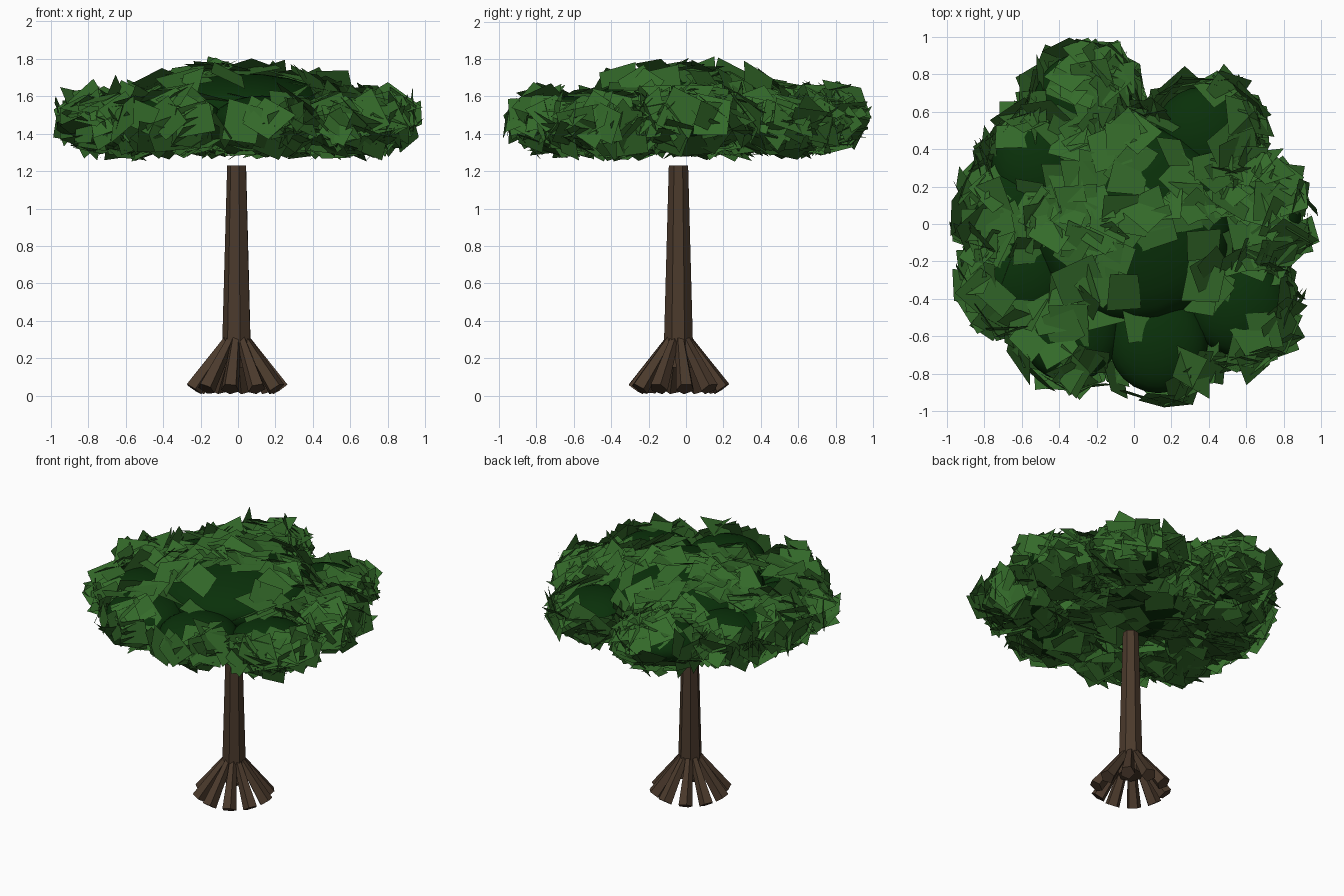
import bpy, bmesh, math, random
from mathutils import Vector, Matrix

random.seed(5)
cube = bpy.data.objects.get("Cube")
if cube:
    bpy.data.objects.remove(cube)


def material(name, rgb):
    m = bpy.data.materials.new(name)
    m.use_nodes = True
    m.diffuse_color = (*rgb, 1)
    m.node_tree.nodes["Principled BSDF"].inputs["Base Color"].default_value = (*rgb, 1)
    return m


bark = material("brown bark", (0.07, 0.042, 0.025))
leaf = material("leaf green", (0.034, 0.145, 0.023))
shade = material("dark inner green", (0.003, 0.03, 0.003))


def make_object(name, bm, mat):
    mesh = bpy.data.meshes.new(name)
    bm.to_mesh(mesh)
    bm.free()
    mesh.materials.append(mat)
    ob = bpy.data.objects.new(name, mesh)
    bpy.context.collection.objects.link(ob)
    return ob


def tapered_limb(name, start, end, r_start, r_end, sides, twist=0.0):
    start, end = Vector(start), Vector(end)
    axis = end - start
    bm = bmesh.new()
    bmesh.ops.create_cone(
        bm, cap_ends=True, segments=sides, radius1=r_start, radius2=r_end,
        depth=axis.length,
        matrix=Matrix.Translation((start + end) / 2)
        @ axis.to_track_quat('Z', 'Y').to_matrix().to_4x4()
        @ Matrix.Rotation(twist, 4, 'Z'))
    return make_object(name, bm, bark)


# Trunk and splayed roots
cx, cy = -0.005, -0.04
tapered_limb("trunk", (cx, cy, 0.15), (cx, cy, 1.23), 0.083, 0.053, 7, 0.2)
ROOTS = 10
for i in range(ROOTS):
    a = 2 * math.pi * (i + 0.25) / ROOTS
    c, s = math.cos(a), math.sin(a)
    tapered_limb(f"root_{i + 1}", (cx + 0.04 * c, cy + 0.04 * s, 0.315),
                 (cx + 0.235 * c, cy + 0.235 * s, 0.036),
                 0.024, 0.05, 5, random.uniform(0, 1))

# Canopy lobes: centre and radii, one broad crown with a ring around it
lobes = [(Vector((0, 0, 1.53)), Vector((0.6, 0.6, 0.22)))]
ring = [(-0.27, 0.65), (0.37, 0.47), (0.63, 0.04), (0.56, -0.44), (0.13, -0.64),
        (-0.34, -0.58), (-0.6, -0.28), (-0.63, 0.06), (-0.5, 0.3)]
for x, y in ring:
    lobes.append((Vector((x, y, 1.47 + random.uniform(-0.015, 0.015))),
                  Vector((0.3, 0.3, 0.15))))

# Bare spots on top where the dark inside shows through: x, y, radius
bare_spots = [(0.3, 0.58, 0.15), (-0.62, 0.36, 0.13), (0.17, -0.2, 0.13),
              (-0.56, -0.3, 0.13), (-0.13, -0.58, 0.12), (0.31, -0.55, 0.12),
              (0.66, -0.4, 0.11), (-0.08, -0.8, 0.1)]


def depth_in(p, lobe):
    d = p - lobe[0]
    return math.sqrt(sum((d[k] / lobe[1][k]) ** 2 for k in range(3)))


# Smooth dark masses inside the foliage
for n, (centre, radii) in enumerate(lobes):
    bm = bmesh.new()
    bmesh.ops.create_uvsphere(
        bm, u_segments=24, v_segments=12, radius=0.88,
        matrix=Matrix.Translation(centre) @ Matrix.Diagonal((*radii, 1)))
    for f in bm.faces:
        f.smooth = True
    make_object(f"foliage_core_{n + 1}", bm, shade)


def leaf_corners(p, normal):
    """Uneven four-cornered card centred on p."""
    u = normal.orthogonal().normalized()
    u.rotate(Matrix.Rotation(random.uniform(0, 2 * math.pi), 3, normal))
    v = normal.cross(u)
    w, h = random.uniform(0.075, 0.115), random.uniform(0.085, 0.13)
    return [p + u * sx * w * random.uniform(0.7, 1.15) + v * sy * h * random.uniform(0.7, 1.15)
            for sx, sy in ((-1, -1), (1, -1), (1, 1), (-1, 1))]


def allowed(q):
    """True inside the crown's overall extent and clear of the bare spots."""
    if max(abs(q.x), abs(q.y)) > 1 or not 1.25 < q.z < 1.83:
        return False
    return q.z < 1.47 or all(math.hypot(q.x - x, q.y - y) > 0.85 * r for x, y, r in bare_spots)


# Leaf cards scattered over the lobes, lying roughly along the surface
bm = bmesh.new()
for n, lobe in enumerate(lobes):
    centre, radii = lobe
    for _ in range(300 if n == 0 else 110):
        d = Vector([random.gauss(0, 1) for _ in range(3)]).normalized()
        p = centre + Vector([d[k] * radii[k] for k in range(3)]) * random.uniform(0.93, 1.05)
        if any(depth_in(p, other) < 0.8 for other in lobes if other is not lobe):
            continue
        normal = Vector([d[k] / radii[k] for k in range(3)]).normalized()
        normal = (normal + Vector([random.gauss(0, 0.28) for _ in range(3)])).normalized()
        corners = leaf_corners(p, normal)
        if all(allowed(q) for q in corners + [p]):
            bm.faces.new([bm.verts.new(q) for q in corners])
make_object("leaves", bm, leaf)
